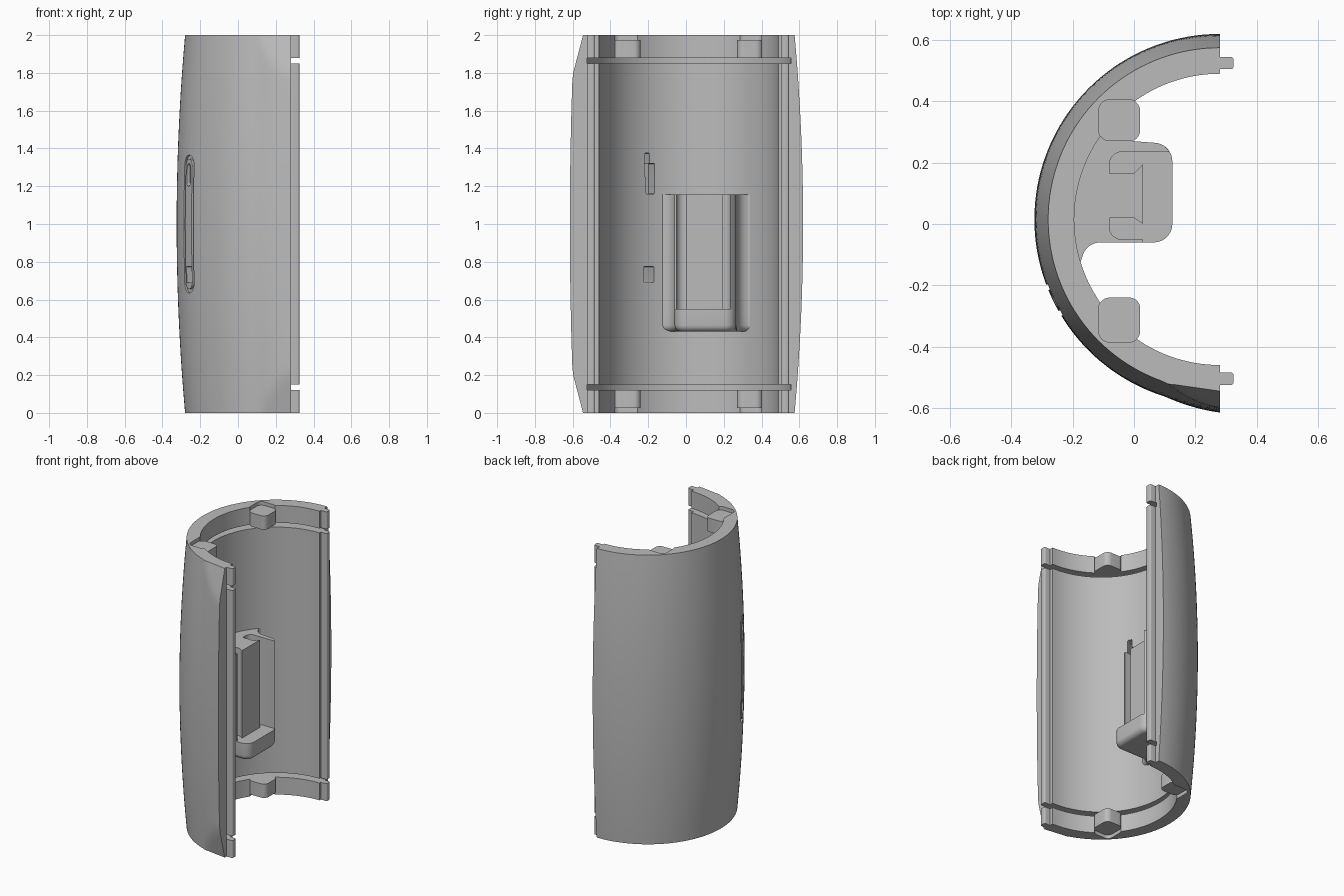
import bpy, bmesh, math
from mathutils import Matrix, Vector

cube = bpy.data.objects.get("Cube")
if cube:
    bpy.data.objects.remove(cube, do_unlink=True)

grey = bpy.data.materials.new("plain grey")
grey.use_nodes = True
GREY = (0.5, 0.5, 0.5, 1)
grey.diffuse_color = GREY
grey.node_tree.nodes["Principled BSDF"].inputs["Base Color"].default_value = GREY

CX, CY = 0.28, 0.015          # axis of the half tube
INNER, GROOVE = 0.475, 0.54   # bore and groove radii


def finish(name, bm):
    bmesh.ops.recalc_face_normals(bm, faces=bm.faces)
    mesh = bpy.data.meshes.new(name)
    bm.to_mesh(mesh)
    bm.free()
    mesh.materials.append(grey)
    obj = bpy.data.objects.new(name, mesh)
    bpy.context.collection.objects.link(obj)
    return obj


def activate(obj):
    bpy.ops.object.select_all(action='DESELECT')
    obj.select_set(True)
    bpy.context.view_layer.objects.active = obj


def arc(cx, cy, r, start, end, n=8):
    angles = [math.radians(start + (end - start) * i / n) for i in range(n + 1)]
    return [(cx + r * math.cos(a), cy + r * math.sin(a)) for a in angles]


def rounded_box(x0, x1, y0, y1, r):
    return (arc(x1 - r, y1 - r, r, 0, 90) + arc(x0 + r, y1 - r, r, 90, 180)
            + arc(x0 + r, y0 + r, r, 180, 270) + arc(x1 - r, y0 + r, r, 270, 360))


def prism(name, outline, z0, z1, matrix=None, bottom_bevel=0):
    bm = bmesh.new()
    base = bm.faces.new([bm.verts.new((x, y, z0)) for x, y in outline])
    new = bmesh.ops.extrude_face_region(bm, geom=[base], use_keep_orig=True)["geom"]
    for v in new:
        if isinstance(v, bmesh.types.BMVert):
            v.co.z = z1
    if bottom_bevel:
        bmesh.ops.bevel(bm, geom=list(base.edges), offset=bottom_bevel,
                        segments=5, profile=0.5, affect='EDGES')
    if matrix:
        bm.transform(matrix)
    bmesh.ops.remove_doubles(bm, verts=bm.verts, dist=1e-5)
    return finish(name, bm)


def cut(target, cutter):
    cutter.hide_render = True
    mod = target.modifiers.new("cut", 'BOOLEAN')
    mod.operation = 'DIFFERENCE'
    mod.solver = 'EXACT'
    mod.object = cutter
    activate(target)
    bpy.ops.object.modifier_apply(modifier=mod.name)
    bpy.data.objects.remove(cutter, do_unlink=True)


def outer_point(angle, z):
    """Bulged outside wall, flared along the front edge with flat cut corners."""
    r = 0.56 + 0.045 * (1 - (z - 1) ** 2)
    x, y = CX + r * math.cos(angle), CY + r * math.sin(angle)
    if y < 0 and x > 0.1:
        edge = -0.592 - 0.023 * (1 - (z - 1) ** 2)
        y += (x - 0.1) / 0.18 * (edge - CY + r)
        if x > 0.12:
            y = max(y, -0.522 - 0.144 * (x - 0.12) - 0.262 * min(z, 2 - z))
    return Vector((x, y, z))


# Shell: vertical wall section swept half way round
rows, steps = 40, 72
inner = [(0, INNER), (0.12, INNER), (0.12, GROOVE), (0.15, GROOVE), (0.15, INNER)]
inner += [(2 - z, r) for z, r in reversed(inner)]
bm = bmesh.new()
rings = []
for s in range(steps + 1):
    a = math.radians(90 + 180 * s / steps)
    ring = [outer_point(a, 2 - 2 * i / rows) for i in range(rows + 1)]
    ring += [Vector((CX + r * math.cos(a), CY + r * math.sin(a), z)) for z, r in inner]
    rings.append([bm.verts.new(p) for p in ring])
for a, b in zip(rings, rings[1:]):
    for i in range(len(a)):
        j = (i + 1) % len(a)
        bm.faces.new((a[i], a[j], b[j], b[i]))
bm.faces.new(rings[0])
bm.faces.new(rings[-1])
shell = finish("shell", bm)

# Corner bosses, each at the bottom of a shallow pocket in the end face
bosses = []
for side, (y0, y1) in (("back", (0.27, 0.405)), ("front", (-0.385, -0.24))):
    shape = rounded_box(-0.115, 0.02, y0, y1, 0.035)
    for end, z0, z1, p0, p1 in (("lower", 0.025, 0.12, -0.1, 0.025),
                                ("upper", 1.88, 1.975, 1.975, 2.1)):
        cut(shell, prism("pocket", shape, p0, p1))
        bosses.append(prism(f"{end}_{side}_boss", shape, z0, z1))

# Switch surround on the outside: local x is tangent, y is up, z points outwards
a = math.radians(206)
out = Vector((math.cos(a), math.sin(a), 0))
up = Vector((0, 0, 1))
tangent = up.cross(out)
frame = Matrix((tangent, up, out)).transposed().to_4x4()
frame.translation = Vector((CX, CY, 0))

groove = prism("groove", rounded_box(-0.056, 0.056, 0.635, 1.365, 0.055), 0.588, 0.7, frame)
cut(groove, prism("island", rounded_box(-0.038, 0.038, 0.655, 1.345, 0.037), 0.5, 0.8, frame))
cut(shell, groove)
cut(shell, prism("thumb_slot", rounded_box(-0.02, 0.02, 1.2, 1.32, 0.019), 0.585, 0.7, frame))
cut(shell, prism("through_slot", rounded_box(-0.025, 0.035, 0.69, 0.775, 0.004), 0.4, 0.7, frame))
cut(shell, prism("inner_slot", rounded_box(-0.03, 0.02, 1.16, 1.32, 0.004), 0.4, 0.55, frame))
cut(shell, prism("inner_slot_top", rounded_box(0.0, 0.03, 1.25, 1.375, 0.004), 0.4, 0.55, frame))

# Tongues along both long edges, split by the grooves
tongues = []
for side, y0, y1 in (("back", 0.505, 0.545), ("front", -0.525, -0.484)):
    for part, z0, z1 in (("lower", 0, 0.12), ("middle", 0.15, 1.85), ("upper", 1.88, 2)):
        shape = [(0.275, y0), (0.275, y1)] + arc(0.315, y1 - 0.01, 0.01, 90, 0, 4) \
            + arc(0.315, y0 + 0.01, 0.01, 0, -90, 4)
        tongues.append(prism(f"{part}_{side}_tongue", shape, z0, z1))

# Inside holder: solid foot below, open pocket with a dovetail rail above
root = [(-0.066, 0.34), (-0.12, 0.34), (-0.25, 0.1), (-0.25, -0.1), (-0.18, -0.14)]
near_fillet = arc(-0.11, -0.12, 0.06, 170, 90)
far_fillet = arc(0.0, 0.34, 0.07, 270, 190)
far_corner = arc(0.065, 0.205, 0.06, 0, 90)
foot = prism("holder_foot", root + near_fillet + arc(0.065, 0.0, 0.06, 270, 360)
             + far_corner + far_fillet, 0.43, 0.55, bottom_bevel=0.035)
rail = [(-0.08, 0.02), (0.0, 0.02), (0.03, 0.0), (0.03, 0.195), (0.0, 0.165), (-0.08, 0.165)]
pocket_near = [(0.03, -0.06), (0.03, -0.05)] + arc(-0.04, -0.01, 0.04, 270, 180)
pocket_far = arc(-0.04, 0.195, 0.04, 180, 90) + [(0.117, 0.235)]
holder = prism("holder_rail", root + near_fillet + pocket_near + rail + pocket_far
               + far_corner[5:] + far_fillet, 0.55, 1.155)

# Smooth curved walls while keeping the machined edges crisp
for obj in [shell, foot, holder] + bosses + tongues:
    activate(obj)
    bpy.ops.object.shade_smooth_by_angle(angle=math.radians(25))
